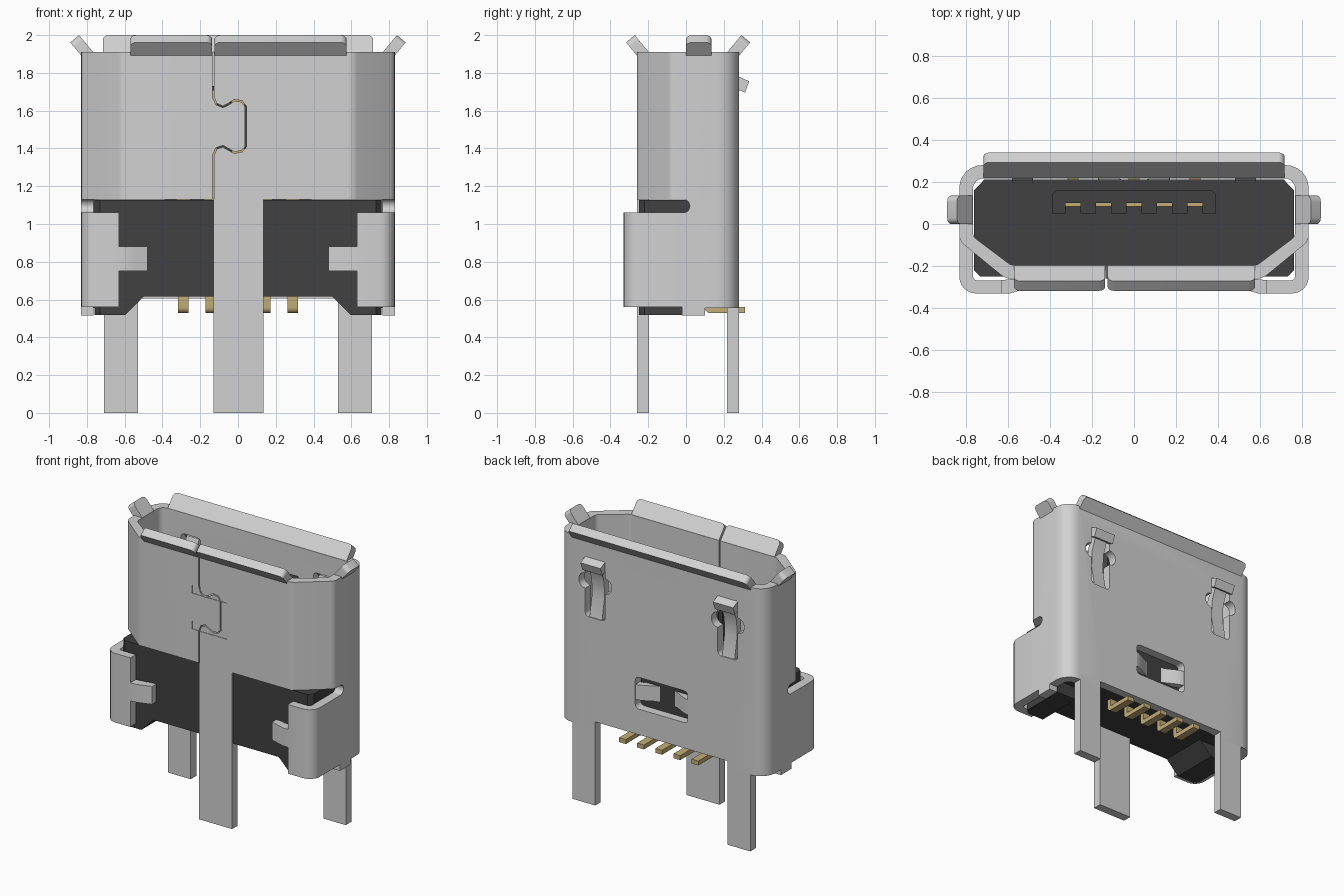
import bpy, bmesh, math
from mathutils import Vector

if "Cube" in bpy.data.objects:
    bpy.data.objects.remove(bpy.data.objects["Cube"], do_unlink=True)


def material(name, rgb):
    m = bpy.data.materials.new(name)
    m.use_nodes = True
    m.diffuse_color = (*rgb, 1)
    b = m.node_tree.nodes["Principled BSDF"]
    b.inputs["Base Color"].default_value = (*rgb, 1)
    b.inputs["Roughness"].default_value = 0.5
    return m


STEEL = material("steel grey", (0.64, 0.64, 0.64))
BLACK = material("black plastic", (0.052, 0.052, 0.052))
GOLD = material("gold contact", (0.56, 0.43, 0.19))


# Axis maps: profile (u, v) and extrusion depth w to x, y, z
def plan(u, v, w): return (u, v, w)
def front(u, v, w): return (u, w, v)
def side(u, v, w): return (w, u, v)


def rounded(corners, seg=6):
    """Corner list of (u, v[, radius]) to a filleted 2D outline."""
    out = []
    n = len(corners)
    for i, c in enumerate(corners):
        p = Vector(c[:2])
        if len(c) < 3:
            out.append(p)
            continue
        d1 = (Vector(corners[i - 1][:2]) - p).normalized()
        d2 = (Vector(corners[(i + 1) % n][:2]) - p).normalized()
        half = d1.angle(d2) / 2
        bis = (d1 + d2).normalized()
        centre = p + bis * (c[2] / math.sin(half))
        a = (p + d1 * (c[2] / math.tan(half)) - centre)
        sweep = a.angle(-bis) * 2
        turn = 1 if d1.x * d2.y - d1.y * d2.x < 0 else -1
        for k in range(seg + 1):
            t = turn * sweep * k / seg
            out.append(centre + Vector((a.x * math.cos(t) - a.y * math.sin(t),
                                        a.x * math.sin(t) + a.y * math.cos(t))))
    return out


def rect(u0, u1, v0, v1, r=None):
    pts = [(u0, v0), (u1, v0), (u1, v1), (u0, v1)]
    return rounded([(*p, r) for p in pts]) if r else pts


def finish(bm, name, mat):
    bmesh.ops.recalc_face_normals(bm, faces=bm.faces)
    me = bpy.data.meshes.new(name)
    bm.to_mesh(me)
    bm.free()
    ob = bpy.data.objects.new(name, me)
    bpy.context.collection.objects.link(ob)
    me.materials.append(mat)
    return ob


def prism(name, pts, lo, hi, to3d=plan, mat=STEEL):
    bm = bmesh.new()
    a = [bm.verts.new(to3d(p[0], p[1], lo)) for p in pts]
    b = [bm.verts.new(to3d(p[0], p[1], hi)) for p in pts]
    bm.faces.new(a)
    bm.faces.new(b)
    for i in range(len(a)):
        j = (i + 1) % len(a)
        bm.faces.new((a[i], a[j], b[j], b[i]))
    return finish(bm, name, mat)


def cut(ob, cutters):
    """Subtract every cutter, bake the result and remove the cutters."""
    for c in cutters:
        c.hide_render = True
        m = ob.modifiers.new("cut", 'BOOLEAN')
        m.operation, m.solver, m.object = 'DIFFERENCE', 'EXACT', c
    dg = bpy.context.evaluated_depsgraph_get()
    me = bpy.data.meshes.new_from_object(ob.evaluated_get(dg))
    ob.modifiers.clear()
    ob.data = me
    for c in cutters:
        bpy.data.objects.remove(c, do_unlink=True)


def cutter(pts, lo, hi, to3d, mat=STEEL):
    return prism("cutter", pts, lo, hi, to3d, mat)


def mirrored(half):
    return half + [(-c[0], *c[1:]) for c in reversed(half)]


# Shell: bent sheet tube with a wide back and chamfered front corners
outer = rounded(mirrored([(0.83, 0.28, 0.11), (0.83, -0.08, 0.06), (0.61, -0.26, 0.08)]))
inner = rounded(mirrored([(0.765, 0.217, 0.05), (0.765, -0.06, 0.04), (0.585, -0.195, 0.04)]))
bm = bmesh.new()
loops = [[bm.verts.new((p[0], p[1], z)) for p in o]
         for o, z in ((outer, 0.515), (outer, 1.91), (inner, 1.91), (inner, 0.515))]
for k in range(4):
    A, B = loops[k], loops[(k + 1) % 4]
    for i in range(len(A)):
        j = (i + 1) % len(A)
        bm.faces.new((A[i], A[j], B[j], B[i]))
shell = finish(bm, "shell", STEEL)

# Seam line with a dovetail lock on the front
seam = [(-0.13, 1.95), (-0.13, 1.67), (-0.115, 1.635), (-0.08, 1.62), (-0.05, 1.635),
        (-0.02, 1.655), (0.02, 1.65), (0.042, 1.62), (0.042, 1.41), (0.02, 1.385),
        (-0.02, 1.378), (-0.05, 1.395), (-0.08, 1.412), (-0.115, 1.4), (-0.13, 1.365), (-0.13, 1.1)]
left, right = [], []
for i, p in enumerate(seam):
    d = (Vector(seam[min(i + 1, len(seam) - 1)]) - Vector(seam[max(i - 1, 0)])).normalized()
    nrm = Vector((-d.y, d.x)) * 0.004
    left.append(Vector(p) + nrm)
    right.append(Vector(p) - nrm)

slot_end = rounded([(-0.5, 0.4), (-0.02, 0.4), (-0.02, 1.06), (0.02, 1.06, 0.034),
                    (0.02, 1.13, 0.034), (-0.5, 1.13)])
cuts = [cutter(slot_end, -1, 1, side),
        cutter(rect(0.1, 0.5, 0.4, 0.555), -1, 1, side),
        cutter(rect(-0.53, 0.53, 0.4, 0.605), 0.1, 0.5, front),
        cutter(left + right[::-1], -0.4, -0.15, front),
        cutter(rect(-0.21, 0.21, 0.79, 1.02, 0.03), 0.15, 0.4, front)]
for z in (1.36, 1.62):
    cuts.append(cutter(rect(-0.185, 0.095, z, z + 0.06), -0.4, -0.256, front))
for s in (-1, 1):
    x = s * 0.53
    cuts.append(cutter(rect(x - 0.08, x + 0.08, 1.35, 1.76, 0.03), 0.15, 0.4, front))
    cuts.append(cutter(rect(x - 0.13, x + 0.13, 1.55, 1.66, 0.05), 0.15, 0.4, front))
cut(shell, cuts)


# Flared lips around the mouth
def lip(name, a, b, inside, axis, s):
    def to3d(u, v, w):
        out = s * (inside + 0.64 * v + 0.77 * w)
        z = 1.908 + 0.77 * v - 0.64 * w
        return (u, out, z) if axis == 'y' else (out, u, z)
    pts = rounded([(a, 0), (b, 0), (b, 0.119, 0.03), (a, 0.119, 0.03)])
    prism(name, pts, 0, 0.06, to3d)


lip("front_lip_right", -0.57, -0.137, 0.195, 'y', -1)
lip("front_lip_left", -0.125, 0.575, 0.195, 'y', -1)
lip("back_lip", -0.715, 0.715, 0.217, 'y', 1)
lip("left_lip", 0.0, 0.135, 0.765, 'x', 1)
lip("right_lip", 0.0, 0.135, 0.765, 'x', -1)

# Bowed strip between the two back slots
xs = [-0.23 + 0.46 * i / 12 for i in range(13)]
bow = [(x, 0.278 - 0.08 * math.cos(math.pi * x / 0.46) ** 2) for x in xs]
prism("back_strip", bow + [(x, y - 0.05) for x, y in reversed(bow)], 0.85, 0.96)

# Mounting legs
prism("front_leg", rect(-0.13, 0.135, -0.26, -0.197), 0, 1.13)

arm = [(0.275, 1.34), (0.245, 1.5), (0.25, 1.62), (0.28, 1.7), (0.3, 1.74),
       (0.24, 1.74), (0.205, 1.64), (0.195, 1.5), (0.22, 1.34)]
hook = [(0.27, 1.715), (0.312, 1.695), (0.335, 1.755), (0.28, 1.78), (0.25, 1.75)]
wing = rounded([(0.83, -0.015), (0.83, -0.33, 0.08), (0.63, -0.33), (0.63, -0.268),
                (0.765, -0.268, 0.02), (0.765, -0.015)])
tab = [(0.64, -0.33), (0.59, -0.33), (0.55, -0.318), (0.48, -0.295),
       (0.48, -0.24), (0.55, -0.258), (0.64, -0.268)]
for s, tag in ((1, "left"), (-1, "right")):
    def flip(u, v, w, s=s): return (s * u, v, w)
    prism("back_leg_" + tag, rect(0.53, 0.71, 0.217, 0.28), 0, 0.607, flip)
    prism("side_wing_" + tag, wing, 0.56, 1.06, flip)
    prism("wing_tab_" + tag, tab, 0.75, 0.88, flip)
    # Spring latch in the back window
    prism("latch_arm_" + tag, arm, s * 0.53 - 0.05, s * 0.53 + 0.05, side)
    prism("latch_hook_" + tag, hook, s * 0.53 - 0.08, s * 0.53 + 0.08, side)

# Plastic body with two feet under its ends
body = prism("plastic_body", mirrored([(0.71, 0.212), (0.76, 0.16), (0.76, -0.22), (0.73, -0.25)]),
             0.517, 1.128, plan, BLACK)
cut(body, [cutter([(-0.61, 0.4), (-0.61, 0.505), (-0.5, 0.615), (0.5, 0.615), (0.61, 0.505), (0.61, 0.4)],
                  -1, 1, front, BLACK),
           cutter(rect(0.1, 0.5, 0.4, 0.61), -1, 1, side, BLACK)])

# Tongue with a groove for each contact
pitch = [-0.29, -0.145, 0, 0.145, 0.29]
comb = [(0.39, 0.05), (0.39, 0.14), (0.37, 0.16), (-0.37, 0.16), (-0.39, 0.14), (-0.39, 0.05)]
for x in pitch:
    comb += [(x - 0.036, 0.05), (x - 0.036, 0.1), (x + 0.036, 0.1), (x + 0.036, 0.05)]
prism("tongue", comb, 1.12, 1.73, plan, BLACK)

# Contacts and solder pins
pin = rounded([(0.1, 0.65), (0.1, 0.528, 0.03), (0.312, 0.528), (0.312, 0.56), (0.132, 0.56), (0.132, 0.65)])
for i, x in enumerate(pitch, 1):
    prism(f"contact_{i}", rect(x - 0.035, x + 0.035, 0.083, 0.102), 1.12, 1.71, plan, GOLD)
    prism(f"solder_pin_{i}", pin, x - 0.027, x + 0.027, side, GOLD)

# Smooth the bends, keep cut edges sharp
bpy.ops.object.select_all(action='DESELECT')
for ob in bpy.context.collection.objects:
    if ob.type == 'MESH':
        ob.select_set(True)
bpy.context.view_layer.objects.active = shell
bpy.ops.object.shade_smooth_by_angle(angle=math.radians(30))
